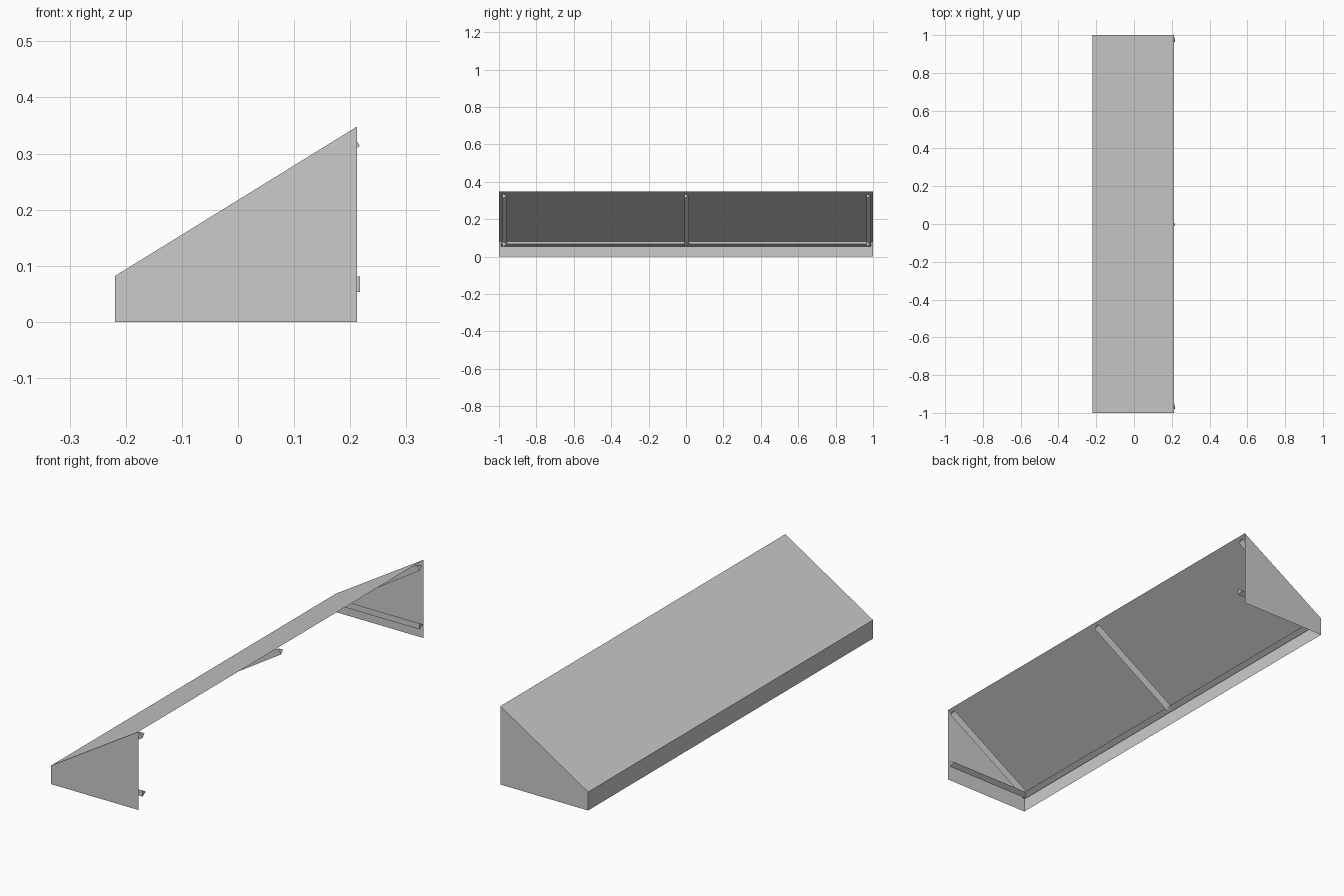
import bpy
import bmesh
from math import pi
from mathutils import Vector, Matrix

if "Cube" in bpy.data.objects:
    bpy.data.objects.remove(bpy.data.objects["Cube"])


def make_material(name, rgb):
    mat = bpy.data.materials.new(name)
    mat.use_nodes = True
    mat.diffuse_color = (*rgb, 1)
    mat.node_tree.nodes["Principled BSDF"].inputs["Base Color"].default_value = (*rgb, 1)
    return mat


grey = make_material("light grey", (0.6, 0.6, 0.6))

BACK, FRONT = 0.212, -0.219      # wall side and low outer edge
HIGH, LOW = 0.348, 0.082         # canopy heights at those edges
HALF = 1.0                       # half the length


def finish(name, bm):
    mesh = bpy.data.meshes.new(name)
    bm.to_mesh(mesh)
    bm.free()
    obj = bpy.data.objects.new(name, mesh)
    mesh.materials.append(grey)
    bpy.context.collection.objects.link(obj)
    return obj


def sheet(name, points):
    bm = bmesh.new()
    bm.faces.new([bm.verts.new(p) for p in points])
    return finish(name, bm)


def rod(name, start, end, apex, radius=0.0156):
    """Three-sided bar from start to end with one ridge pointing along apex."""
    start, end = Vector(start), Vector(end)
    axis = (end - start).normalized()
    ridge = Vector(apex)
    bm = bmesh.new()
    bmesh.ops.create_cone(bm, cap_ends=True, segments=3, radius1=radius,
                          radius2=radius, depth=(end - start).length)
    # Put one corner of the triangle on local +x
    corner = max(bm.verts, key=lambda v: v.co.z + v.co.y * 0.1).co
    turn = Vector((1, 0)).angle_signed(Vector((corner.x, corner.y)))
    bmesh.ops.rotate(bm, verts=bm.verts, matrix=Matrix.Rotation(turn, 3, "Z"))
    frame = Matrix((ridge, axis.cross(ridge), axis)).transposed().to_4x4()
    frame.translation = (start + end) / 2
    bmesh.ops.transform(bm, matrix=frame, verts=bm.verts)
    return finish(name, bm)


# Fabric: sloping canopy, outer valance and two end panels
sheet("canopy", [(FRONT, -HALF, LOW), (BACK, -HALF, HIGH),
                 (BACK, HALF, HIGH), (FRONT, HALF, LOW)])
sheet("valance", [(FRONT, -HALF, 0), (FRONT, -HALF, LOW),
                  (FRONT, HALF, LOW), (FRONT, HALF, 0)])
for side, name in ((-1, "front"), (1, "back")):
    outline = [(FRONT, 0), (BACK, 0), (BACK, HIGH), (FRONT, LOW)]
    sheet(name + "_end_panel", [(x, side * HALF, z) for x, z in outline[::-side]])

# Frame: long outer bar, sloping rafters and level end arms
JOINT = (-0.202, 0.067)
rod("outer_bar", (JOINT[0], -0.99, JOINT[1]), (JOINT[0], 0.99, JOINT[1]), (1, 0, 0))
for name, y in (("front", -0.972), ("middle", 0), ("back", 0.972)):
    rod(name + "_rafter", (JOINT[0], y, JOINT[1]), (0.21, y, 0.325), (0, 1, 0))
    if y:
        rod(name + "_arm", (JOINT[0], y, JOINT[1]), (0.217, y, JOINT[1]), (0, 1, 0))
